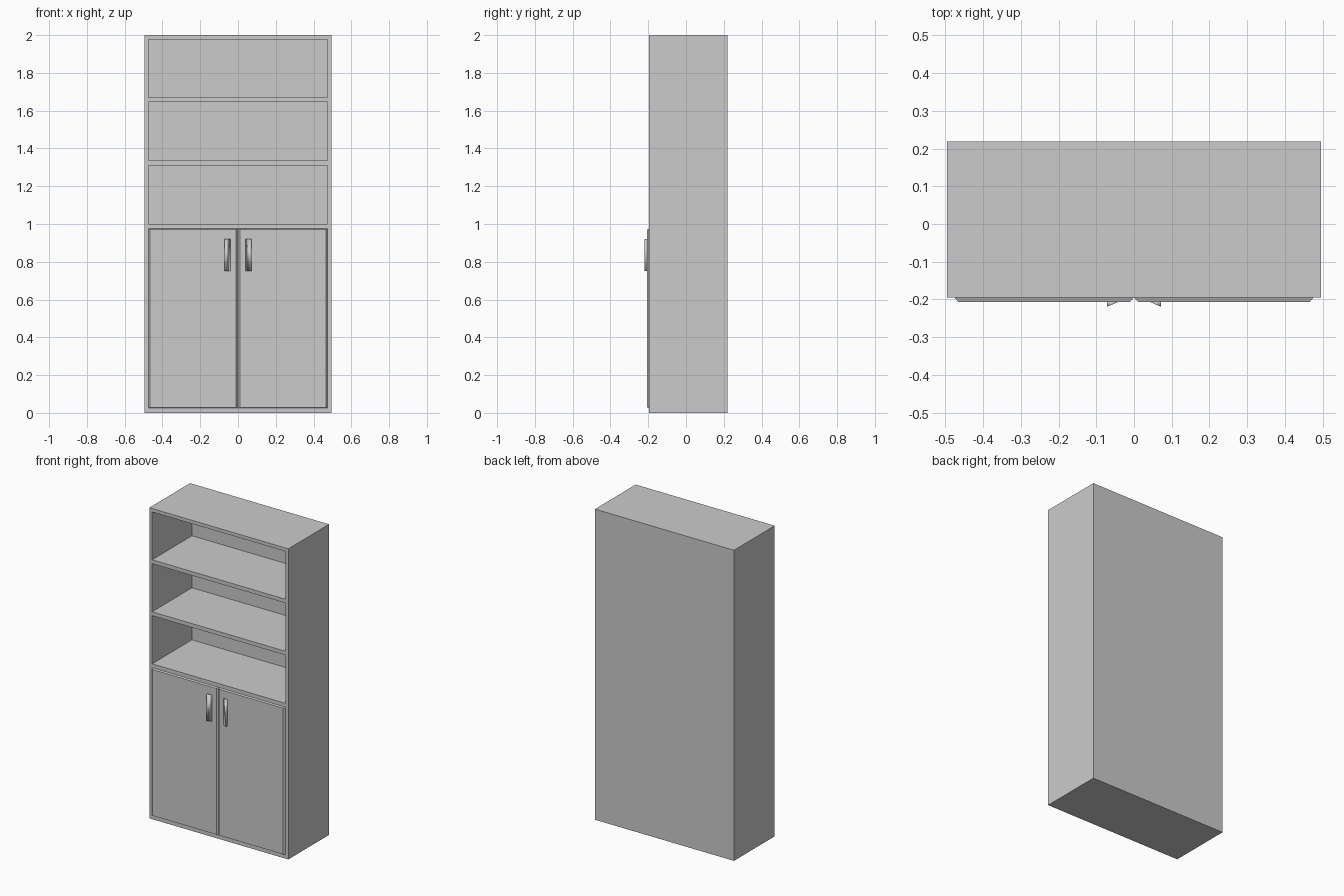
import bpy
import bmesh

if "Cube" in bpy.data.objects:
    bpy.data.objects.remove(bpy.data.objects["Cube"], do_unlink=True)

# Single flat grey for the whole bookcase
grey = bpy.data.materials.new("plain_grey")
grey.use_nodes = True
grey.diffuse_color = (0.6, 0.6, 0.6, 1)
grey.node_tree.nodes["Principled BSDF"].inputs["Base Color"].default_value = (0.6, 0.6, 0.6, 1)

HALF_W, INNER_W = 0.495, 0.475
FRONT, BACK = -0.195, 0.219
DOOR_FRONT, HANDLE_FRONT = -0.206, -0.219
PANEL_BACK = 0.21          # inner side of the thin back panel


def finish(name, bm, smooth=False):
    """Turn a bmesh into a named object with the grey material."""
    bmesh.ops.recalc_face_normals(bm, faces=bm.faces)
    mesh = bpy.data.meshes.new(name)
    bm.to_mesh(mesh)
    bm.free()
    mesh.materials.append(grey)
    for p in mesh.polygons:
        p.use_smooth = smooth
    obj = bpy.data.objects.new(name, mesh)
    bpy.context.collection.objects.link(obj)
    return obj


def prism(bm, lower, upper):
    """Close two matching loops of points into a solid."""
    a = [bm.verts.new(p) for p in lower]
    b = [bm.verts.new(p) for p in upper]
    bm.faces.new(a)
    bm.faces.new(b)
    for i in range(len(a)):
        j = (i + 1) % len(a)
        bm.faces.new((a[i], a[j], b[j], b[i]))


# Cabinet body: front grid whose shelf cells are pushed back into niches
xs = [-HALF_W, -INNER_W, INNER_W, HALF_W]
zs = [0, 1.0, 1.31, 1.335, 1.645, 1.67, 1.978, 2.0]
bm = bmesh.new()
grid = [[bm.verts.new((x, FRONT, z)) for x in xs] for z in zs]
niches = []
for r in range(len(zs) - 1):
    for c in range(len(xs) - 1):
        f = bm.faces.new((grid[r][c], grid[r][c + 1], grid[r + 1][c + 1], grid[r + 1][c]))
        if c == 1 and r in (1, 3, 5):
            niches.append(f)

# Outer walls and back
rim = [e for e in bm.edges if e.is_boundary]
walls = bmesh.ops.extrude_edge_only(bm, edges=rim)["geom"]
for v in (g for g in walls if isinstance(g, bmesh.types.BMVert)):
    v.co.y = BACK
bmesh.ops.holes_fill(bm, edges=[e for e in bm.edges if e.is_boundary], sides=0)

# Shelf niches
for f in bmesh.ops.extrude_discrete_faces(bm, faces=niches)["faces"]:
    for v in f.verts:
        v.co.y = PANEL_BACK
finish("cabinet_body", bm)


def rectangle(x0, x1, z0, z1, y):
    return [(x0, y, z0), (x1, y, z0), (x1, y, z1), (x0, y, z1)]


for side, s in (("left", 1), ("right", -1)):
    # Door with slanted edges
    bm = bmesh.new()
    b = 0.009
    prism(bm,
          rectangle(0.001 * s, INNER_W * s, 0.025, 0.975, FRONT),
          rectangle((0.001 + b) * s, (INNER_W - b) * s, 0.025 + b / 2, 0.975 - b / 2, DOOR_FRONT))
    finish(side + "_door", bm)

    # Wedge handle, thick on its outer edge
    bm = bmesh.new()
    section = [(0.071 * s, DOOR_FRONT), (0.071 * s, HANDLE_FRONT), (0.041 * s, DOOR_FRONT)]
    prism(bm, [(x, y, 0.75) for x, y in section], [(x, y, 0.92) for x, y in section])
    finish(side + "_handle", bm, smooth=True)
